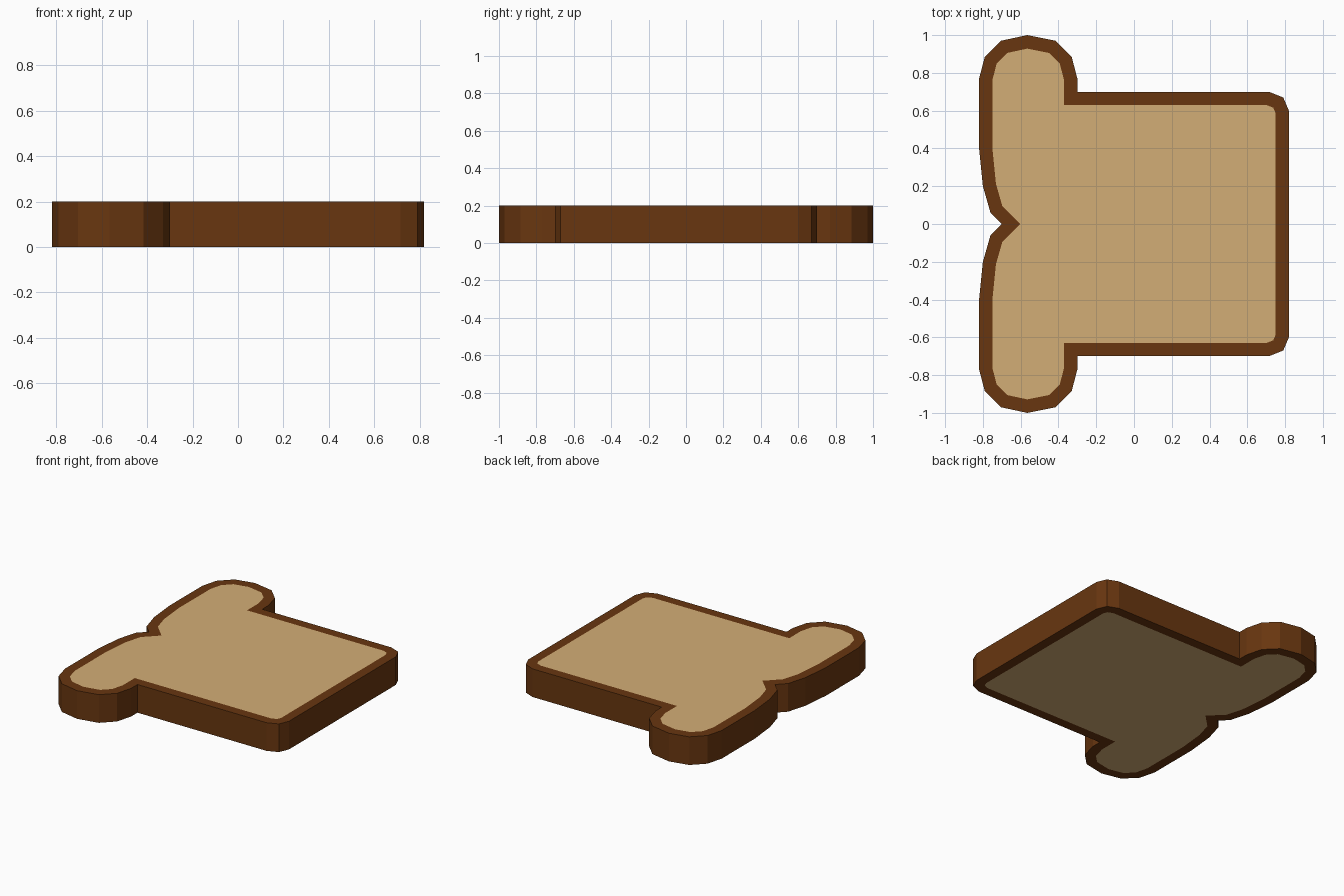
import bpy, bmesh

if "Cube" in bpy.data.objects:
    bpy.data.objects.remove(bpy.data.objects["Cube"])

THICKNESS = 0.2
CRUST = 0.07


def material(name, color):
    m = bpy.data.materials.new(name)
    m.diffuse_color = color
    m.use_nodes = True
    m.node_tree.nodes["Principled BSDF"].inputs["Base Color"].default_value = m.diffuse_color
    return m


# Half outline of the slice, from the notch round to the flat end
half = [(-0.70, 0.0), (-0.76, 0.06), (-0.80, 0.20), (-0.82, 0.40),
        (-0.82, 0.77), (-0.79, 0.885), (-0.705, 0.97), (-0.565, 1.0),
        (-0.415, 0.97), (-0.33, 0.885), (-0.30, 0.77), (-0.30, 0.70),
        (0.715, 0.70), (0.79, 0.67), (0.82, 0.60)]
outline = half + [(x, -y) for x, y in reversed(half[1:])]

# Slab: fill the outline and extrude it to full thickness
bm = bmesh.new()
base = bm.faces.new([bm.verts.new((x, y, 0)) for x, y in outline])
slab = bmesh.ops.extrude_face_region(bm, geom=[base], use_keep_orig=True)
top_verts = [g for g in slab["geom"] if isinstance(g, bmesh.types.BMVert)]
bmesh.ops.translate(bm, vec=(0, 0, THICKNESS), verts=top_verts)
bmesh.ops.recalc_face_normals(bm, faces=bm.faces[:])

# Crumb: inset top and bottom faces, leaving a crust border
caps = [f for f in bm.faces if len(f.verts) == len(outline)]
for cap in caps:
    bmesh.ops.inset_region(bm, faces=[cap], thickness=CRUST,
                           use_even_offset=True, use_boundary=True)
    cap.material_index = 1

mesh = bpy.data.meshes.new("bread_slice")
bm.to_mesh(mesh)
bm.free()
mesh.materials.append(material("crust", (0.14, 0.037, 0.005, 1)))
mesh.materials.append(material("crumb", (0.65, 0.42, 0.18, 1)))
bread = bpy.data.objects.new("bread_slice", mesh)
bpy.context.collection.objects.link(bread)
